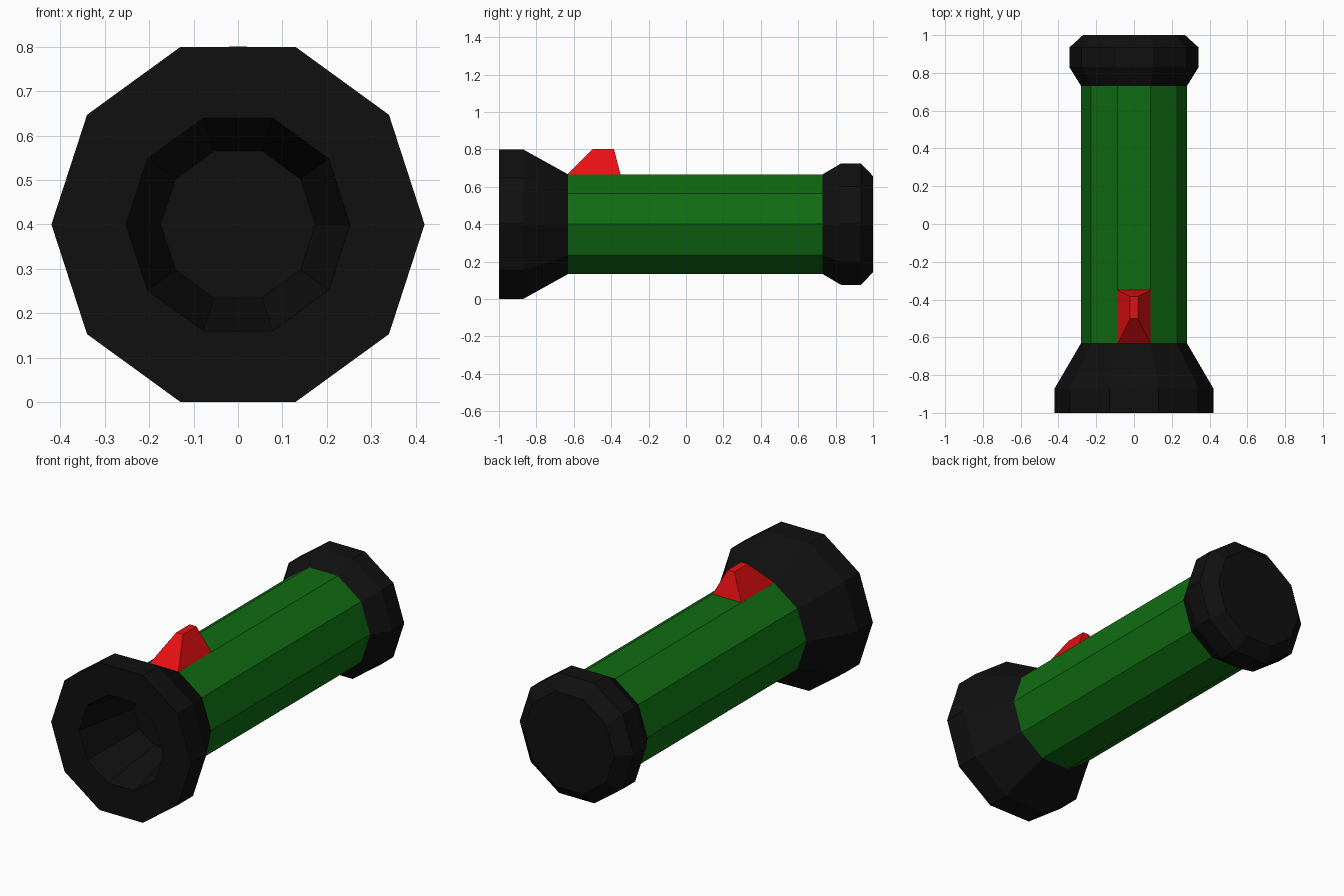
import bpy, bmesh, math

if "Cube" in bpy.data.objects:
    bpy.data.objects.remove(bpy.data.objects["Cube"])

SIDES = 10
AXIS_Z = 0.4


def material(name, rgb):
    m = bpy.data.materials.new(name)
    m.diffuse_color = (*rgb, 1)
    m.use_nodes = True
    m.node_tree.nodes["Principled BSDF"].inputs["Base Color"].default_value = m.diffuse_color
    return m


black = material("black rubber", (0.005, 0.005, 0.005))
green = material("green casing", (0.005, 0.15, 0.006))
red = material("red button", (0.8, 0.005, 0.006))


def finish(name, bm, mat):
    bmesh.ops.recalc_face_normals(bm, faces=bm.faces)
    mesh = bpy.data.meshes.new(name)
    bm.to_mesh(mesh)
    bm.free()
    mesh.materials.append(mat)
    obj = bpy.data.objects.new(name, mesh)
    bpy.context.collection.objects.link(obj)
    return obj


def lathe(name, profile, mat):
    """Ten-sided turned part along y from (y, radius) points, capped at both ends."""
    bm = bmesh.new()
    rings = []
    for y, r in profile:
        rings.append([bm.verts.new((r * math.cos(a), y, AXIS_Z + r * math.sin(a)))
                      for a in (i * math.tau / SIDES for i in range(SIDES))])
    for a, b in zip(rings, rings[1:]):
        for i in range(SIDES):
            j = (i + 1) % SIDES
            bm.faces.new((a[i], a[j], b[j], b[i]))
    bm.faces.new(rings[0])
    bm.faces.new(rings[-1])
    return finish(name, bm, mat)


# Flared lamp head with a tapering recess in the front
lathe("lamp_head", [(-0.64, 0.174), (-1.0, 0.252), (-1.0, 0.42),
                    (-0.87, 0.42), (-0.63, 0.28)], black)

# Handle tube
lathe("handle", [(-0.63, 0.28), (0.73, 0.28)], green)

# Bevelled end cap
lathe("end_cap", [(0.73, 0.28), (0.83, 0.342), (0.935, 0.342), (1.0, 0.27)], black)

# Wedge-shaped switch on top of the handle
bm = bmesh.new()
bmesh.ops.create_cube(bm, size=2)
for v in bm.verts:
    top, back = v.co.z > 0, v.co.y > 0
    v.co.x *= 0.02 if top else 0.087
    v.co.y = (-0.385 if back else -0.5) if top else (-0.35 if back else -0.635)
    v.co.z = 0.801 if top else 0.665
finish("switch", bm, red)
